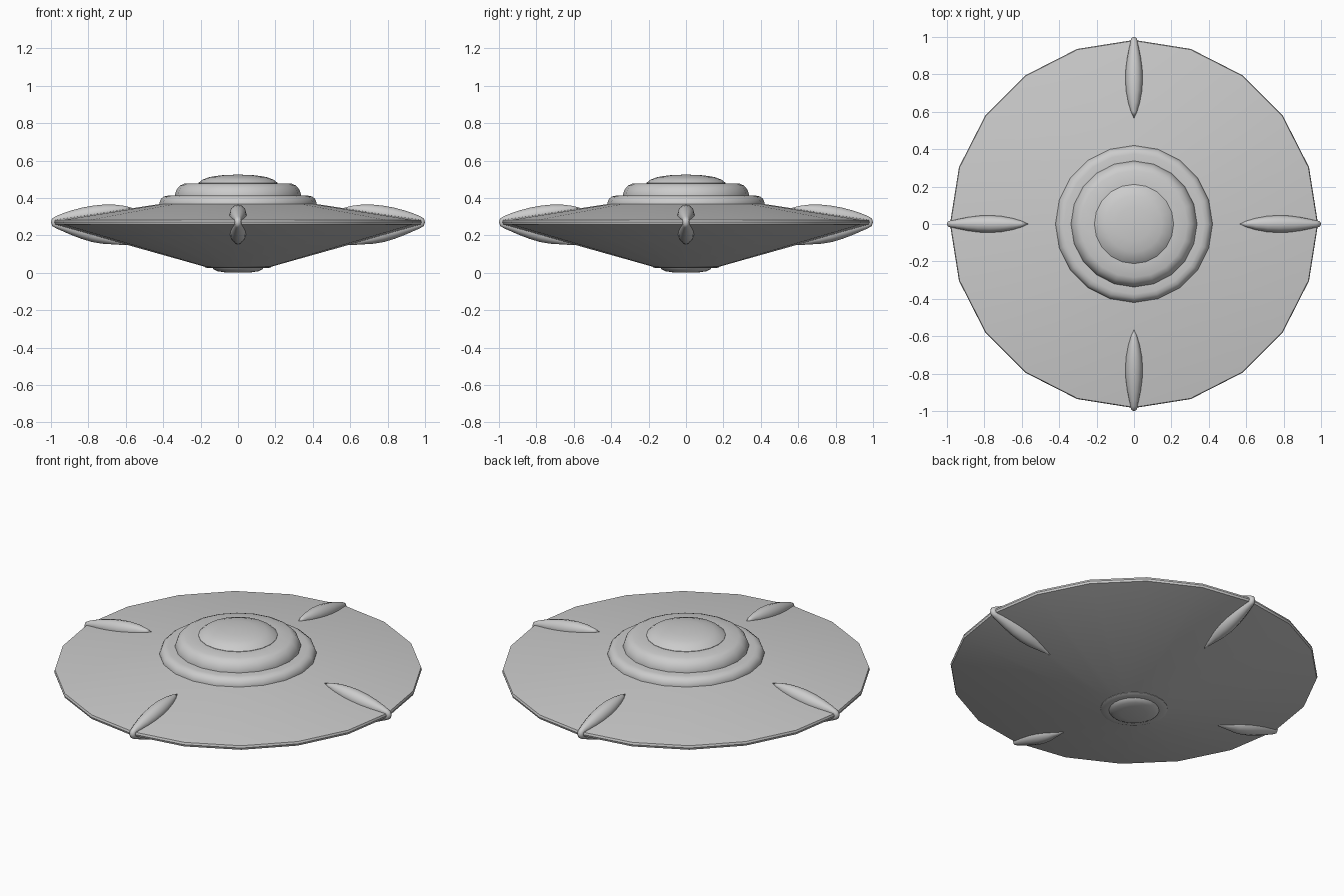
import bpy, bmesh, math
from mathutils import Vector, Matrix

if "Cube" in bpy.data.objects:
    bpy.data.objects.remove(bpy.data.objects["Cube"])


def finish(name, bm, angle):
    bmesh.ops.remove_doubles(bm, verts=bm.verts, dist=1e-4)
    bmesh.ops.recalc_face_normals(bm, faces=bm.faces)
    me = bpy.data.meshes.new(name)
    bm.to_mesh(me)
    bm.free()
    ob = bpy.data.objects.new(name, me)
    bpy.context.collection.objects.link(ob)
    bpy.ops.object.select_all(action='DESELECT')
    ob.select_set(True)
    bpy.context.view_layer.objects.active = ob
    bpy.ops.object.shade_smooth_by_angle(angle=math.radians(angle))
    return ob


def bridge(bm, rings):
    for a, b in zip(rings, rings[1:]):
        n = len(a)
        for i in range(n):
            j = (i + 1) % n
            bm.faces.new((a[i], a[j], b[j], b[i]))


def lathe(name, profile, sides=20, angle=35):
    bm = bmesh.new()
    rings = [[bm.verts.new((r * math.cos(math.tau * i / sides),
                            r * math.sin(math.tau * i / sides), z))
              for i in range(sides)] for r, z in profile]
    bridge(bm, rings)
    return finish(name, bm, angle)


def fin(name, path, turn, sides=12):
    # tapered tube following a path of (radius from centre, z, thickness)
    bm = bmesh.new()
    pts = [Vector((x, 0, z)) for x, z, _ in path]
    rot = Matrix.Rotation(turn, 3, 'Z')
    rings = []
    for k, p in enumerate(pts):
        t = (pts[min(k + 1, len(pts) - 1)] - pts[max(k - 1, 0)]).normalized()
        n = Vector((-t.z, 0, t.x))
        ring = []
        for i in range(sides):
            a = math.tau * i / sides
            off = n * math.cos(a) + Vector((0, 1, 0)) * math.sin(a)
            ring.append(bm.verts.new(rot @ (p + off * path[k][2])))
        rings.append(ring)
    bridge(bm, rings)
    return finish(name, bm, 60)


# Saucer hull with thin rim
lathe("saucer_hull", [(0, 0.03), (0.17, 0.03), (0.98, 0.258), (0.984, 0.27),
                      (0.98, 0.282), (0.42, 0.367), (0, 0.367)])

# Stepped collars and dome on top
lathe("lower_collar", [(0.42, 0.36), (0.42, 0.375), (0.412, 0.395), (0.395, 0.408),
                       (0.375, 0.412), (0.33, 0.412), (0, 0.412)])
lathe("upper_collar", [(0.337, 0.405), (0.337, 0.42), (0.328, 0.445), (0.31, 0.466),
                       (0.285, 0.477), (0.21, 0.478), (0, 0.478)])
lathe("top_dome", [(0.212, 0.47), (0.212, 0.48), (0.19, 0.498), (0.15, 0.512),
                   (0.09, 0.521), (0, 0.525)])

# Belly ring and lens
lathe("belly_ring", [(0.182, 0.04), (0.18, 0.031), (0.165, 0.025), (0.14, 0.024), (0, 0.024)])
lathe("belly_lens", [(0.138, 0.028), (0.13, 0.018), (0.11, 0.008), (0.07, 0.002), (0, 0)])

# Four spindle fins wrapping over the rim
top = [(0.565, 0.346, 0), (0.60, 0.341, 0.016), (0.65, 0.333, 0.031),
       (0.71, 0.323, 0.042), (0.77, 0.313, 0.046), (0.83, 0.304, 0.044),
       (0.89, 0.296, 0.036), (0.94, 0.289, 0.026), (0.97, 0.283, 0.019)]
edge = [(0.981, 0.277, 0.018), (0.983, 0.27, 0.017), (0.981, 0.263, 0.018)]
low = [(0.97, 0.257, 0.019), (0.94, 0.251, 0.026), (0.89, 0.239, 0.035),
       (0.83, 0.223, 0.042), (0.77, 0.207, 0.044), (0.71, 0.19, 0.037),
       (0.65, 0.172, 0.022), (0.60, 0.156, 0.009), (0.57, 0.147, 0)]
for k, side in enumerate(("right", "back", "left", "front")):
    fin(side + "_fin", top + edge + low, k * math.pi / 2)
